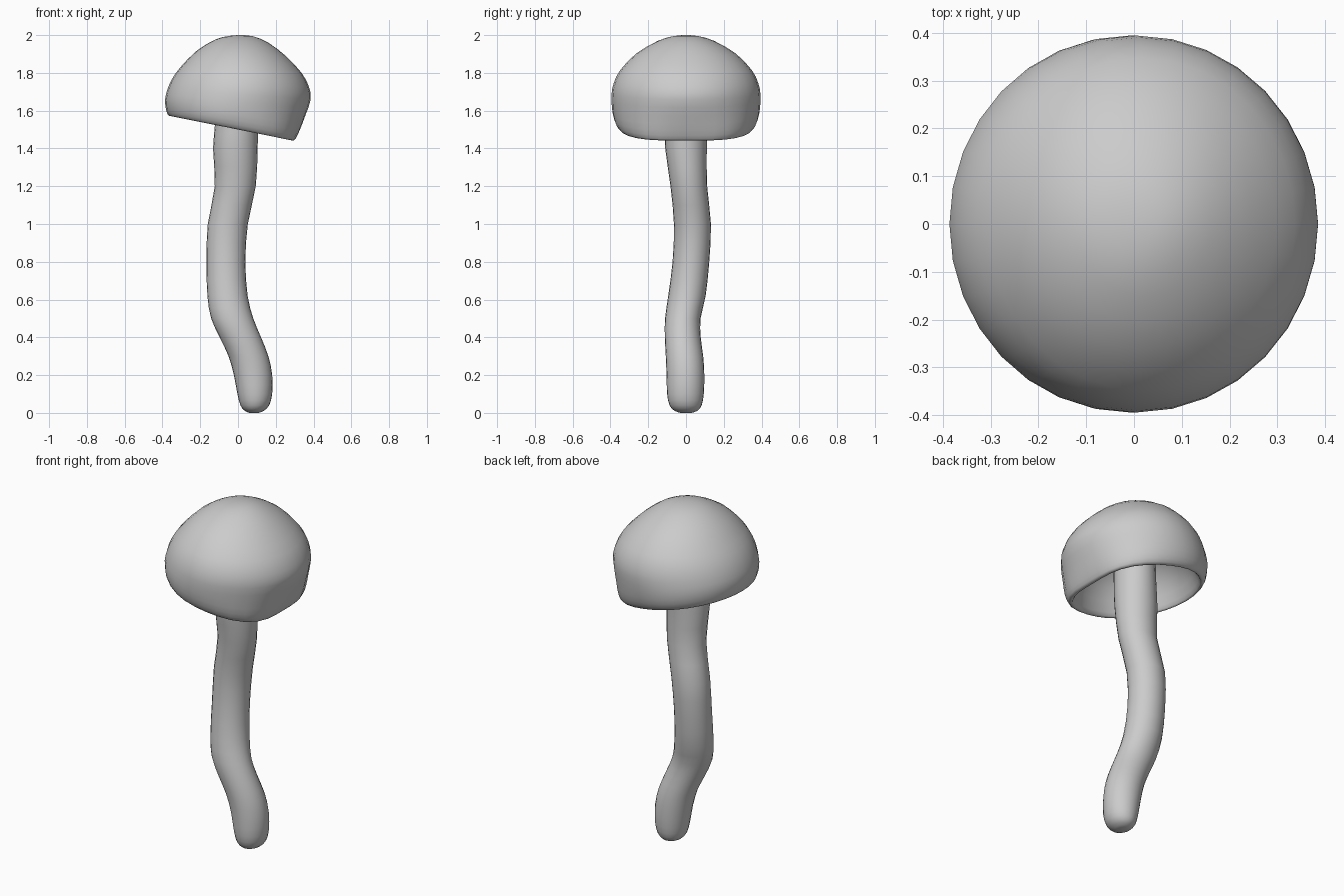
import bpy, bmesh, math


def spline(rows, steps):
    """Catmull-Rom interpolation between rows of numbers."""
    out = []
    for i in range(len(rows) - 1):
        a, b, c, d = (rows[max(i - 1, 0)], rows[i], rows[i + 1],
                      rows[min(i + 2, len(rows) - 1)])
        for s in range(steps):
            t = s / steps
            out.append([q + 0.5 * t * (r - p + t * (2*p - 5*q + 4*r - w + t * (3*(q - r) + w - p)))
                        for p, q, r, w in zip(a, b, c, d)])
    out.append(list(rows[-1]))
    return out


def loft(name, rings, sides, steps):
    """Skin rings: left x, left z, right x, right z, centre y, half width y, squareness of +x side."""
    bm = bmesh.new()
    loops = []
    for lx, lz, rx, rz, cy, ry, sq in spline(rings, steps):
        loop = []
        for i in range(sides):
            a = 2 * math.pi * i / sides
            c, s = math.cos(a), math.sin(a)
            if c > 0:
                k = 1 + sq * math.sin(2 * a) ** 2
                c, s = c * k, s * (1 + (k - 1) * 0.5)
            loop.append(bm.verts.new(((lx + rx) / 2 + c * (rx - lx) / 2,
                                      cy + ry * s,
                                      (lz + rz) / 2 + c * (rz - lz) / 2)))
        loops.append(loop)
    for a, b in zip(loops, loops[1:]):
        for i in range(sides):
            j = (i + 1) % sides
            bm.faces.new((a[i], a[j], b[j], b[i]))
    bm.faces.new(loops[0][::-1])
    bm.faces.new(loops[-1])
    bmesh.ops.recalc_face_normals(bm, faces=bm.faces)
    me = bpy.data.meshes.new(name)
    bm.to_mesh(me)
    bm.free()
    ob = bpy.data.objects.new(name, me)
    bpy.context.collection.objects.link(ob)
    me.shade_smooth()
    return ob


# Cap: hollow underside, thin rim, then the outer dome up to the apex
cap = [
    (-0.02, 1.82, 0.04, 1.81, 0, 0.03, 0),
    (-0.18, 1.78, 0.19, 1.74, 0, 0.19, 0.02),
    (-0.29, 1.69, 0.28, 1.62, 0, 0.285, 0.07),
    (-0.343, 1.595, 0.270, 1.468, 0, 0.326, 0.13),
    (-0.360, 1.573, 0.288, 1.442, 0, 0.340, 0.13),
    (-0.372, 1.58, 0.304, 1.450, 0, 0.36, 0.12),
    (-0.382, 1.61, 0.326, 1.495, 0, 0.38, 0.09),
    (-0.386, 1.66, 0.355, 1.57, 0, 0.392, 0.04),
    (-0.373, 1.715, 0.385, 1.66, 0, 0.394, 0),
    (-0.348, 1.77, 0.376, 1.725, 0, 0.382, 0),
    (-0.305, 1.83, 0.337, 1.80, 0, 0.348, 0),
    (-0.22, 1.916, 0.25, 1.892, 0, 0.262, 0),
    (-0.12, 1.977, 0.16, 1.960, 0, 0.15, 0),
    (-0.045, 1.996, 0.08, 1.994, 0, 0.065, 0),
    (0.01, 2.0, 0.02, 2.0, 0, 0.005, 0),
]
loft("mushroom_cap", cap, 32, 2)

# Stem: wavy tube as height, left x, right x, centre y, half width y
stem = [
    (0.00, 0.06, 0.11, 0.0, 0.03),
    (0.012, 0.035, 0.138, 0.0, 0.062),
    (0.04, 0.013, 0.165, -0.002, 0.085),
    (0.10, -0.003, 0.181, -0.003, 0.097),
    (0.20, -0.022, 0.181, -0.003, 0.100),
    (0.30, -0.05, 0.161, -0.008, 0.099),
    (0.40, -0.097, 0.122, -0.017, 0.095),
    (0.50, -0.142, 0.081, -0.017, 0.094),
    (0.62, -0.162, 0.051, 0.005, 0.099),
    (0.80, -0.167, 0.039, 0.026, 0.097),
    (1.00, -0.16, 0.052, 0.034, 0.098),
    (1.20, -0.123, 0.094, 0.015, 0.097),
    (1.40, -0.132, 0.104, 0.0, 0.110),
    (1.55, -0.12, 0.106, 0.0, 0.114),
    (1.80, -0.11, 0.108, 0.0, 0.114),
]
loft("mushroom_stem", [(l, z, r, z, cy, ry, 0) for z, l, r, cy, ry in stem], 24, 2)
